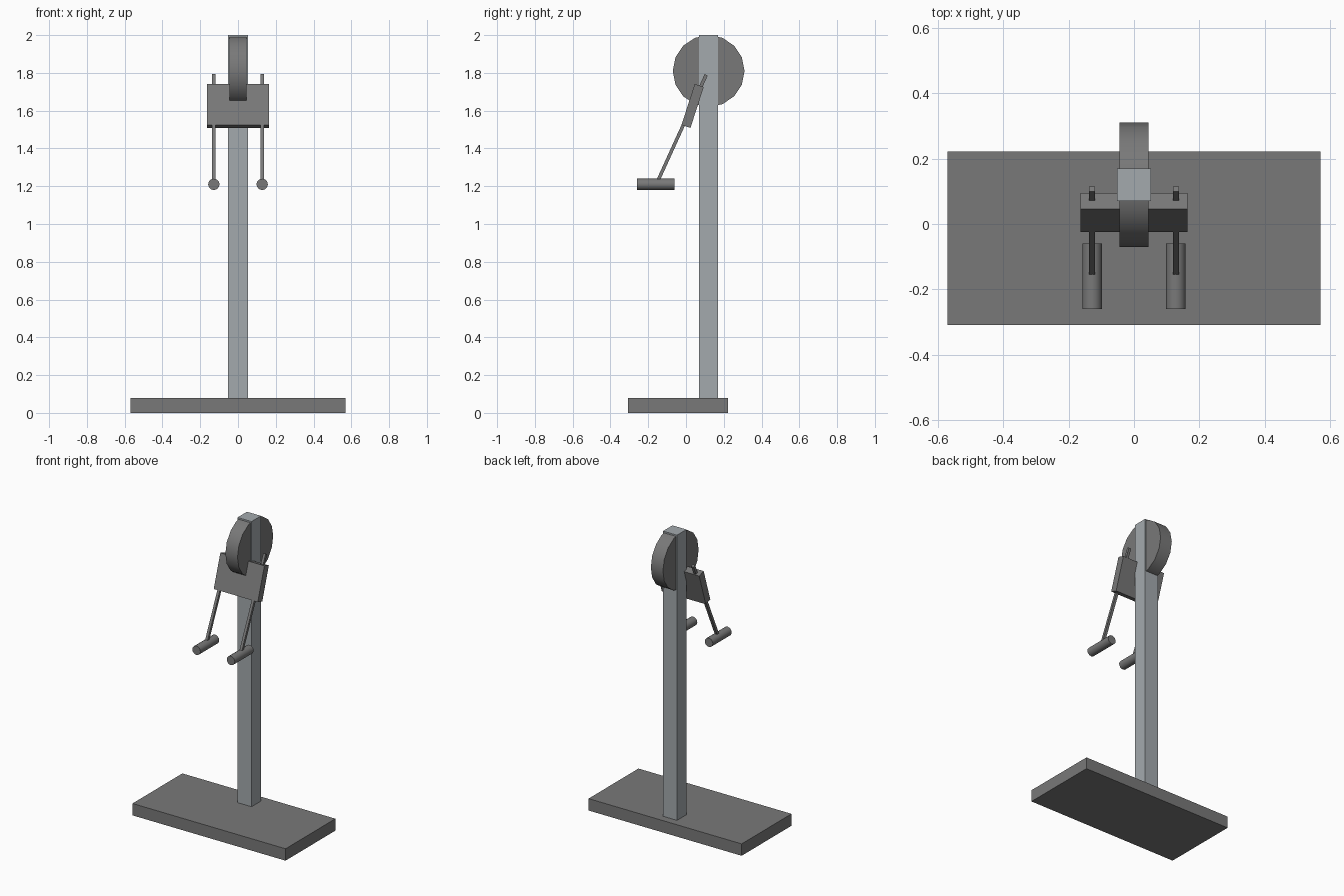
import bpy
from math import radians, atan2, hypot

cube = bpy.data.objects.get("Cube")
if cube:
    bpy.data.objects.remove(cube, do_unlink=True)


def material(name, colour):
    mat = bpy.data.materials.new(name)
    mat.use_nodes = True
    mat.diffuse_color = colour
    mat.node_tree.nodes["Principled BSDF"].inputs["Base Color"].default_value = colour
    return mat


steel = material("light steel", (0.37, 0.40, 0.42, 1))
grey = material("dark grey", (0.19, 0.19, 0.19, 1))


def finish(name, mat):
    obj = bpy.context.object
    obj.name = name
    obj.data.materials.append(mat)
    return obj


def box(name, mat, centre, size, tilt=0):
    bpy.ops.mesh.primitive_cube_add(size=1, location=centre, rotation=(tilt, 0, 0))
    bpy.context.object.scale = size
    bpy.ops.object.transform_apply(location=False, rotation=False, scale=True)
    return finish(name, mat)


def cylinder(name, mat, centre, radius, depth, rotation, sides=16):
    bpy.ops.mesh.primitive_cylinder_add(vertices=sides, radius=radius, depth=depth,
                                        location=centre, rotation=rotation)
    bpy.ops.object.shade_smooth_by_angle(angle=radians(35))
    return finish(name, mat)


# Stand
box("base", grey, (0, -0.043, 0.04), (1.14, 0.53, 0.08))
box("post", steel, (0, 0.12, 1.035), (0.104, 0.1, 1.93))

# Wheel set into the top of the post
cylinder("wheel", grey, (0, 0.12, 1.81), 0.19, 0.09, (0, radians(90), 0))

# Tilted weight plate in front of the wheel
box("plate", grey, (0, 0.035, 1.625), (0.328, 0.05, 0.228), radians(-18))

# Rods through the plate, each ending in a grip
low, high = (-0.155, 1.215), (0.107, 1.79)
dy, dz = high[0] - low[0], high[1] - low[1]
for side, x in (("left", 0.128), ("right", -0.128)):
    box(side + "_rod", grey, (x, (low[0] + high[0]) / 2, (low[1] + high[1]) / 2),
        (0.018, 0.018, hypot(dy, dz)), -atan2(dy, dz))
    cylinder(side + "_grip", grey, (x, -0.16, 1.21), 0.03, 0.2, (radians(90), 0, 0))
